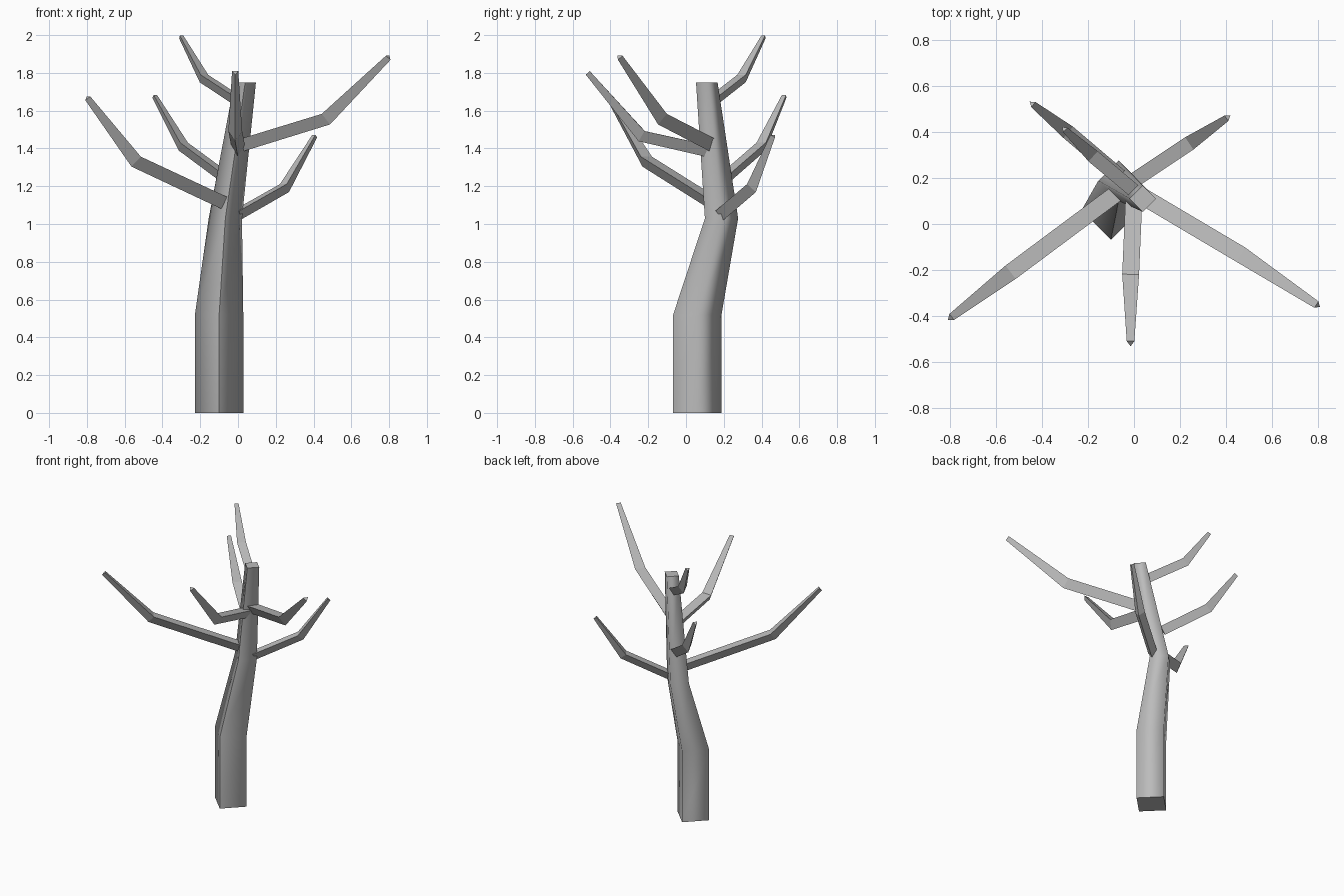
import bpy, bmesh, math
from mathutils import Vector

cube = bpy.data.objects.get("Cube")
if cube:
    bpy.data.objects.remove(cube, do_unlink=True)

bark = bpy.data.materials.new("grey_bark")
bark.use_nodes = True
GREY = (0.5, 0.5, 0.5, 1)
bark.diffuse_color = GREY
bark.node_tree.nodes["Principled BSDF"].inputs["Base Color"].default_value = GREY


def loft(name, rings, smooth=False):
    """Skin a list of point rings into a capped tube."""
    bm = bmesh.new()
    loops = [[bm.verts.new(p) for p in ring] for ring in rings]
    n = len(loops[0])
    for low, high in zip(loops, loops[1:]):
        for i in range(n):
            j = (i + 1) % n
            face = bm.faces.new((low[i], low[j], high[j], high[i]))
            face.smooth = smooth
        # The first corner line is a hard seam
        bm.edges.get((low[0], high[0])).smooth = False
    for cap in (loops[0][::-1], loops[-1]):
        face = bm.faces.new(cap)
        for edge in face.edges:
            edge.smooth = False
    bmesh.ops.recalc_face_normals(bm, faces=bm.faces)
    mesh = bpy.data.meshes.new(name)
    bm.to_mesh(mesh)
    bm.free()
    mesh.materials.append(bark)
    obj = bpy.data.objects.new(name, mesh)
    bpy.context.collection.objects.link(obj)
    return obj


def trunk_ring(x, y, z, r):
    """Four-cornered section with one corner to the front."""
    angles = [math.radians(90 * k - 90) for k in range(4)]
    return [Vector((x + r * math.cos(a), y + r * math.sin(a), z)) for a in angles]


def branch(name, points, size=1.0):
    """Tapered three-sided limb with a flat upper face and a keel below."""
    pts = [Vector(p) for p in points]
    rings = []
    for i, (p, r) in enumerate(zip(pts, (0.042, 0.042, 0.019))):
        before = (p - pts[i - 1]).normalized() if i else Vector()
        after = (pts[i + 1] - p).normalized() if i < len(pts) - 1 else Vector()
        tangent = (before + after).normalized()
        side = tangent.cross(Vector((0, 0, 1))).normalized()
        up = side.cross(tangent)
        r *= size
        rings.append([p - up * r * 0.75,
                      p + up * r * 0.75 + side * r * 0.87,
                      p + up * r * 0.75 - side * r * 0.87])
    return loft(name, rings)


# Bent, tapering trunk
loft("trunk", [trunk_ring(-0.10, 0.06, 0, 0.128),
               trunk_ring(-0.10, 0.06, 0.52, 0.128),
               trunk_ring(-0.067, 0.188, 1.03, 0.088),
               trunk_ring(0.038, 0.11, 1.75, 0.057)], smooth=True)

# Long limbs reaching forward
branch("right_front_branch", [(-0.08, 0.13, 1.11), (-0.55, -0.22, 1.33), (-0.80, -0.41, 1.665)])
branch("left_front_branch", [(0.02, 0.13, 1.415), (0.475, -0.14, 1.555), (0.80, -0.355, 1.88)])
branch("middle_front_branch", [(0.0, 0.12, 1.385), (-0.015, -0.235, 1.465), (-0.015, -0.52, 1.80)])

# Shorter limbs reaching backward
branch("left_back_branch", [(0.0, 0.19, 1.045), (0.255, 0.36, 1.19), (0.41, 0.465, 1.465)], 0.88)
branch("right_back_branch", [(-0.07, 0.215, 1.24), (-0.30, 0.41, 1.41), (-0.445, 0.525, 1.675)], 0.88)
branch("top_back_branch", [(0.0, 0.145, 1.645), (-0.19, 0.305, 1.77), (-0.305, 0.415, 1.99)], 0.82)
